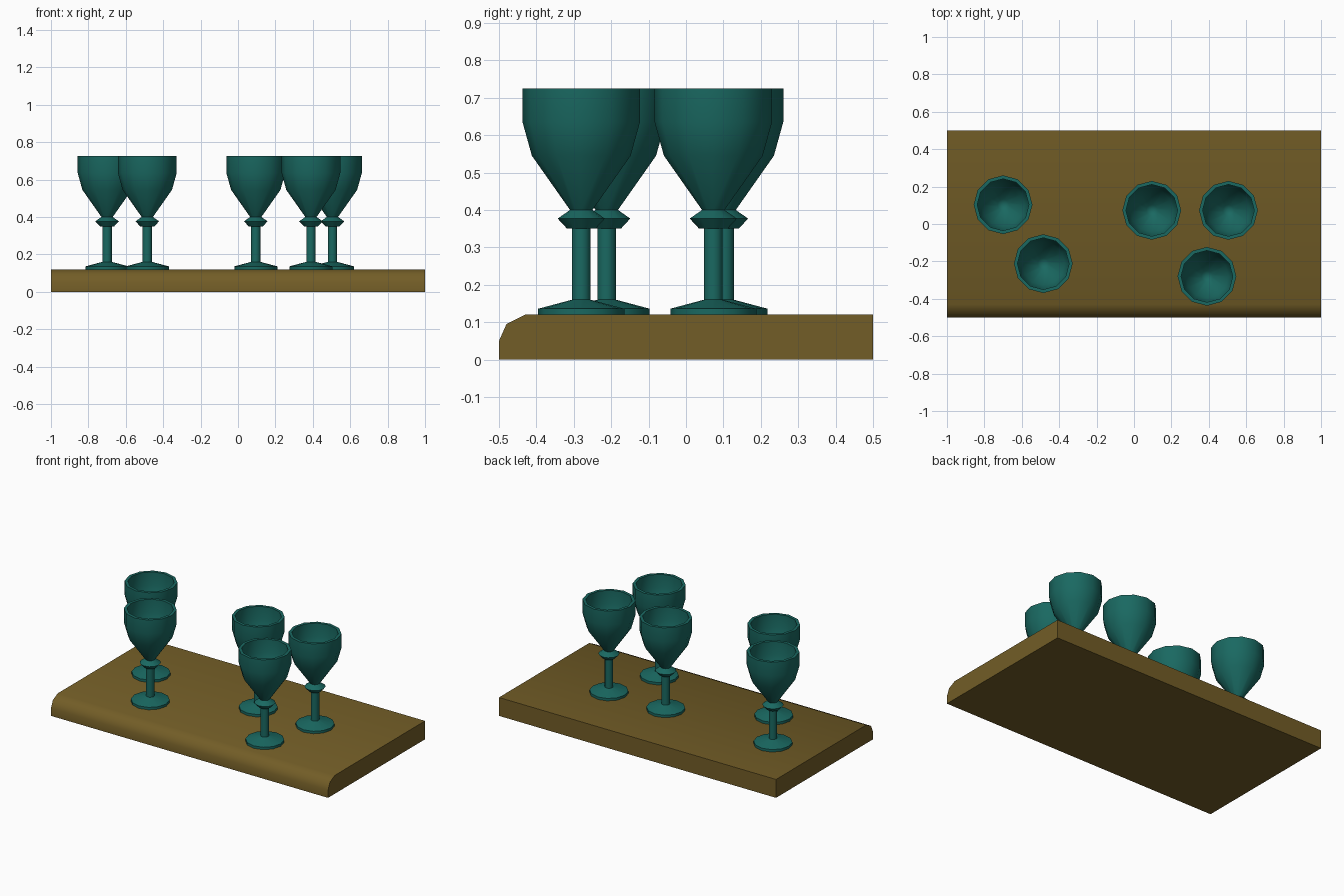
import bpy, bmesh, math

if "Cube" in bpy.data.objects:
    bpy.data.objects.remove(bpy.data.objects["Cube"])


def material(name, color):
    m = bpy.data.materials.new(name)
    m.diffuse_color = (*color, 1)
    m.use_nodes = True
    m.node_tree.nodes["Principled BSDF"].inputs["Base Color"].default_value = m.diffuse_color
    return m


def finish(bm, name, mat, angle):
    bmesh.ops.recalc_face_normals(bm, faces=bm.faces)
    me = bpy.data.meshes.new(name)
    bm.to_mesh(me)
    bm.free()
    me.materials.append(mat)
    ob = bpy.data.objects.new(name, me)
    bpy.context.collection.objects.link(ob)
    bpy.ops.object.select_all(action='DESELECT')
    ob.select_set(True)
    bpy.context.view_layer.objects.active = ob
    bpy.ops.object.shade_smooth_by_angle(angle=math.radians(angle))
    return ob


# Shelf: side profile with a rounded front edge, extruded along x
wood = material("wood", (0.17, 0.11, 0.02))
bm = bmesh.new()
profile = [(-0.5, 0), (-0.5, 0.05), (-0.48, 0.095), (-0.43, 0.12), (0.5, 0.12), (0.5, 0)]
side = bm.faces.new([bm.verts.new((-1, y, z)) for y, z in profile])
ext = bmesh.ops.extrude_face_region(bm, geom=[side])
bmesh.ops.translate(bm, vec=(2, 0, 0),
                    verts=[v for v in ext["geom"] if isinstance(v, bmesh.types.BMVert)])
finish(bm, "shelf", wood, 50)

# Goblet: one lathed profile from foot centre, over the rim, to the inner bottom
teal = material("teal_glaze", (0.01, 0.14, 0.12))
outline = [(0, 0), (0.115, 0), (0.115, 0.016), (0.025, 0.04),
           (0.025, 0.23), (0.038, 0.23), (0.063, 0.257), (0.03, 0.28),
           (0.132, 0.425), (0.157, 0.515), (0.157, 0.605),
           (0.138, 0.605), (0.138, 0.518), (0.115, 0.435), (0.03, 0.32), (0, 0.31)]
SIDES = 12
bm = bmesh.new()
verts = [bm.verts.new((r, 0, z)) for r, z in outline]
edges = [bm.edges.new(p) for p in zip(verts, verts[1:])]
bmesh.ops.spin(bm, geom=verts + edges, cent=(0, 0, 0), axis=(0, 0, 1),
               angle=2 * math.pi, steps=SIDES)
bmesh.ops.remove_doubles(bm, verts=bm.verts, dist=0.0005)
goblet = finish(bm, "goblet", teal, 40)

# Five goblets standing on the shelf
spots = [(-0.70, 0.103), (-0.485, -0.212), (0.095, 0.073), (0.505, 0.073), (0.39, -0.28)]
for i, (x, y) in enumerate(spots):
    ob = goblet
    if i:
        ob = goblet.copy()
        ob.name = f"goblet_{i + 1}"
        bpy.context.collection.objects.link(ob)
    ob.location = (x, y, 0.12)
